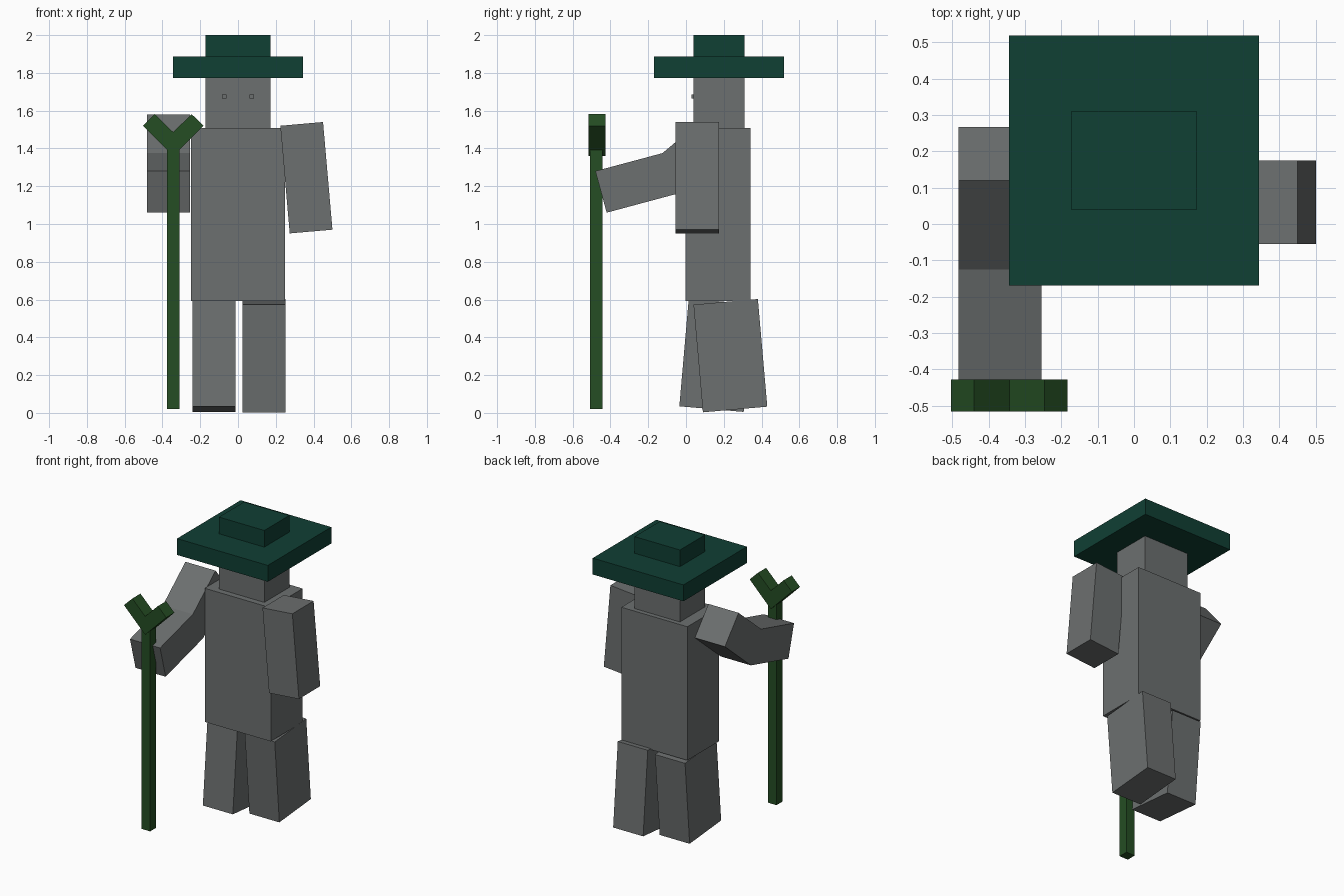
import bpy, bmesh
from math import radians
from mathutils import Matrix, Vector

cube = bpy.data.objects.get("Cube")
if cube:
    bpy.data.objects.remove(cube, do_unlink=True)


def material(name, rgb):
    m = bpy.data.materials.new(name)
    m.use_nodes = True
    color = (*rgb, 1)
    m.diffuse_color = color
    bsdf = m.node_tree.nodes["Principled BSDF"]
    bsdf.inputs["Base Color"].default_value = color
    bsdf.inputs["Roughness"].default_value = 0.9
    return m


GREY = material("stone grey", (0.15, 0.16, 0.16))
HAT = material("dark teal green", (0.005, 0.05, 0.034))
WOOD = material("forest green", (0.018, 0.075, 0.017))


def finish(name, bm, mat):
    bmesh.ops.recalc_face_normals(bm, faces=bm.faces)
    mesh = bpy.data.meshes.new(name)
    bm.to_mesh(mesh)
    bm.free()
    mesh.materials.append(mat)
    obj = bpy.data.objects.new(name, mesh)
    bpy.context.collection.objects.link(obj)
    return obj


def box(name, center, size, mat, axis="X", angle=0):
    bm = bmesh.new()
    bmesh.ops.create_cube(bm, size=1, matrix=Matrix.Diagonal((*size, 1)))
    obj = finish(name, bm, mat)
    obj.matrix_world = Matrix.Translation(center) @ Matrix.Rotation(radians(angle), 4, axis)
    return obj


def prism(name, points, offset, mat):
    """Extrude a closed outline of 3D points along an offset."""
    bm = bmesh.new()
    face = bm.faces.new([bm.verts.new(p) for p in points])
    ext = bmesh.ops.extrude_face_region(bm, geom=[face], use_keep_orig=True)
    moved = [g for g in ext["geom"] if isinstance(g, bmesh.types.BMVert)]
    bmesh.ops.translate(bm, verts=moved, vec=Vector(offset))
    return finish(name, bm, mat)


# Body and head
box("torso", (0, 0.17, 1.05), (0.50, 0.345, 0.915), GREY)
box("head", (0, 0.175, 1.64), (0.344, 0.272, 0.27), GREY)
for side, x in (("left", 0.073), ("right", -0.073)):
    box(side + "_eye", (x, 0.038, 1.675), (0.022, 0.016, 0.022), GREY)

# Hat
box("hat_brim", (0, 0.175, 1.83), (0.687, 0.687, 0.112), HAT)
box("hat_crown", (0, 0.175, 1.943), (0.344, 0.272, 0.114), HAT)

# Striding legs
box("left_leg", (0.137, 0.235, 0.303), (0.227, 0.342, 0.572), GREY, "X", 5)
box("right_leg", (-0.128, 0.16, 0.305), (0.227, 0.342, 0.572), GREY, "X", -5)

# Hanging left arm, and bent right arm holding the staff
box("left_arm", (0.362, 0.06, 1.245), (0.227, 0.23, 0.572), GREY, "Y", -5)
arm = [(-0.48, 1.28), (-0.125, 1.375), (0.12, 1.58),
       (0.267, 1.404), (-0.014, 1.169), (-0.42, 1.06)]
prism("right_arm", [(-0.482, y, z) for y, z in arm], (0.228, 0, 0), GREY)

# Forked staff
box("staff_shaft", (-0.343, -0.475, 0.71), (0.066, 0.066, 1.38), WOOD)
fork = [(0, 1.36), (0.16, 1.52), (0.097, 1.582), (0, 1.486),
        (-0.097, 1.582), (-0.16, 1.52)]
prism("staff_fork", [(x - 0.343, -0.515, z) for x, z in fork], (0, 0.088, 0), WOOD)
